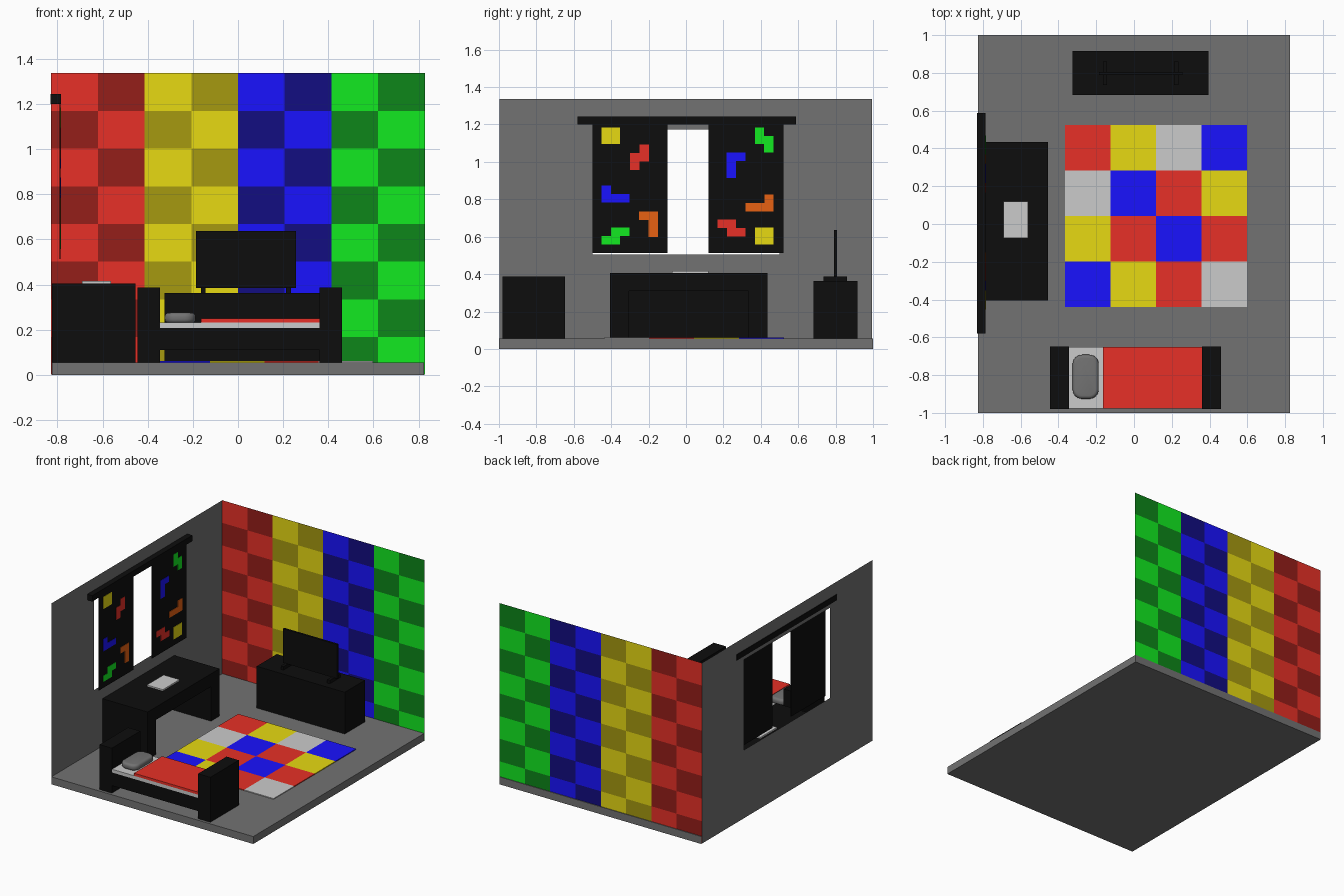
import bpy, bmesh

if "Cube" in bpy.data.objects:
    bpy.data.objects.remove(bpy.data.objects["Cube"])

COL = {
    "grey": (.17, .17, .17), "black": (.004, .004, .004), "white": (.62, .62, .62),
    "red": (.8, .03, .02), "dark_red": (.3, .013, .01),
    "yellow": (.8, .7, .006), "dark_yellow": (.38, .32, .005),
    "blue": (.01, .006, 1), "dark_blue": (.006, .004, .22),
    "green": (.006, .82, .015), "dark_green": (.004, .24, .01),
    "orange": (.8, .12, .006),
}
MATS = {}
for key, c in COL.items():
    MATS[key] = bpy.data.materials.new(key)
    MATS[key].diffuse_color = (*c, 1)


def make(name, bm, cols):
    me = bpy.data.meshes.new(name)
    bm.to_mesh(me)
    bm.free()
    for c in cols:
        me.materials.append(MATS[c])
    ob = bpy.data.objects.new(name, me)
    bpy.context.collection.objects.link(ob)
    return ob


def blocks(name, items):
    """items: (x0, x1, y0, y1, z0, z1, colour)"""
    bm = bmesh.new()
    cols = []
    for x0, x1, y0, y1, z0, z1, c in items:
        if c not in cols:
            cols.append(c)
        vs = bmesh.ops.create_cube(bm, size=1)["verts"]
        for v in vs:
            v.co = (x1 if v.co.x > 0 else x0, y1 if v.co.y > 0 else y0, z1 if v.co.z > 0 else z0)
        for f in {f for v in vs for f in v.link_faces}:
            f.material_index = cols.index(c)
    return make(name, bm, cols)


def box(name, x0, x1, y0, y1, z0, z1, c="black"):
    return blocks(name, [(x0, x1, y0, y1, z0, z1, c)])


def panel(name, us, vs, place, colour):
    """Flat grid of faces; colour(i, j) returns None to leave a hole"""
    bm = bmesh.new()
    P = [[bm.verts.new(place(u, v)) for v in vs] for u in us]
    cols = []
    for i in range(len(us) - 1):
        for j in range(len(vs) - 1):
            c = colour(i, j)
            if c:
                if c not in cols:
                    cols.append(c)
                f = bm.faces.new((P[i][j], P[i + 1][j], P[i + 1][j + 1], P[i][j + 1]))
                f.material_index = cols.index(c)
    return make(name, bm, cols)


# Room shell
box("floor", -.825, .825, -1, 1, 0, .055, "grey")
HUES = ("red", "yellow", "blue", "green")
panel("back_wall", [-.828 + i * .207 for i in range(9)], [.001] + [j * .167 for j in range(1, 9)],
      lambda u, v: (u, .995, v),
      lambda i, j: ("" if (i + j) % 2 else "dark_") + HUES[i // 2])
panel("side_wall", [-.998, -.5, .5, .995], [.01, .505, 1.172, 1.335],
      lambda u, v: (-.826, u, v), lambda i, j: None if (i, j) == (1, 1) else "grey")

# Curtains and pelmet
box("curtain_pelmet", -.83, -.785, -.58, .588, 1.2, 1.243)
for side, y0 in (("left", -.5), ("right", .12)):
    box(side + "_curtain", -.79, -.786, y0, y0 + .402, .512, 1.203)

# Block-shaped curtain patches: colour, left y, top z, rows of cells
PATCHES = [
    ("yellow", -.452, 1.185, ("##", "##")),
    ("red", -.299, 1.093, (" #", "##", "# ")),
    ("blue", -.452, .873, ("#  ", "###")),
    ("orange", -.25, .735, ("##", " #", " #")),
    ("green", -.452, .648, (" ##", "## ")),
    ("green", .368, 1.185, ("# ", "##", " #")),
    ("blue", .217, 1.05, ("##", "# ", "# ")),
    ("orange", .319, .826, ("  #", "###")),
    ("red", .168, .692, ("## ", " ##")),
    ("yellow", .368, .648, ("##", "##")),
]
CW, CH = .05, .0453
cells = []
for c, y, z, rows in PATCHES:
    for r, row in enumerate(rows):
        for k, ch in enumerate(row):
            if ch == "#":
                cells.append((-.786, -.784, y + k * CW, y + (k + 1) * CW,
                              z - (r + 1) * CH, z - r * CH, c))
blocks("curtain_patches", cells)

# Patchwork rug
RUG = (("red", "yellow", "white", "blue"), ("white", "blue", "red", "yellow"),
       ("yellow", "red", "blue", "red"), ("blue", "yellow", "red", "white"))
S = .2408
blocks("rug", [(-.365 + k * S, -.365 + (k + 1) * S, .524 - (r + 1) * S, .524 - r * S, .05, .061, c)
               for r, row in enumerate(RUG) for k, c in enumerate(row)])

# Desk with knee space
box("desk_top", -.824, -.455, -.405, .435, .31, .405)
box("desk_left_side", -.824, -.455, -.405, -.305, .055, .31)
box("desk_right_side", -.824, -.455, .335, .435, .055, .31)
box("desk_back", -.824, -.8, -.305, .335, .055, .31)
box("paper", -.692, -.562, -.075, .12, .405, .416, "white")

# Cabinet and television
box("cabinet", -.325, .395, .682, .917, .055, .363)
box("screen", -.185, .257, .79, .806, .385, .637)
for side, x in (("left", -.165), ("right", .213)):
    box(side + "_screen_foot", x, x + .022, .736, .86, .363, .388)

# Bed
box("headboard", -.445, -.345, -.98, -.648, .055, .387)
box("footboard", .36, .46, -.98, -.648, .055, .387)
box("bed_base", -.345, .36, -.978, -.65, .11, .207)
box("mattress", -.345, .36, -.978, -.65, .207, .231, "white")
box("blanket", -.165, .36, -.978, -.65, .231, .25, "red")

# Pillow: rounded corners in plan, then softened edges
pillow = box("pillow", -.325, -.187, -.926, -.692, .229, .275, "grey")
bm = bmesh.new()
bm.from_mesh(pillow.data)
corners = [e for e in bm.edges if abs(e.verts[0].co.z - e.verts[1].co.z) > .01]
bmesh.ops.bevel(bm, geom=corners, offset=.05, segments=6, profile=.5, affect="EDGES")
rim = [e for e in bm.edges if abs(e.verts[0].co.z - e.verts[1].co.z) < .001]
bmesh.ops.bevel(bm, geom=rim, offset=.018, segments=4, profile=.5, affect="EDGES")
bm.to_mesh(pillow.data)
bm.free()
bpy.ops.object.select_all(action="DESELECT")
pillow.select_set(True)
bpy.context.view_layer.objects.active = pillow
bpy.ops.object.shade_smooth_by_angle()

for m in bpy.data.materials:
    if m.users and not m.is_grease_pencil:
        m.use_nodes = True
        m.node_tree.nodes["Principled BSDF"].inputs["Base Color"].default_value = m.diffuse_color
